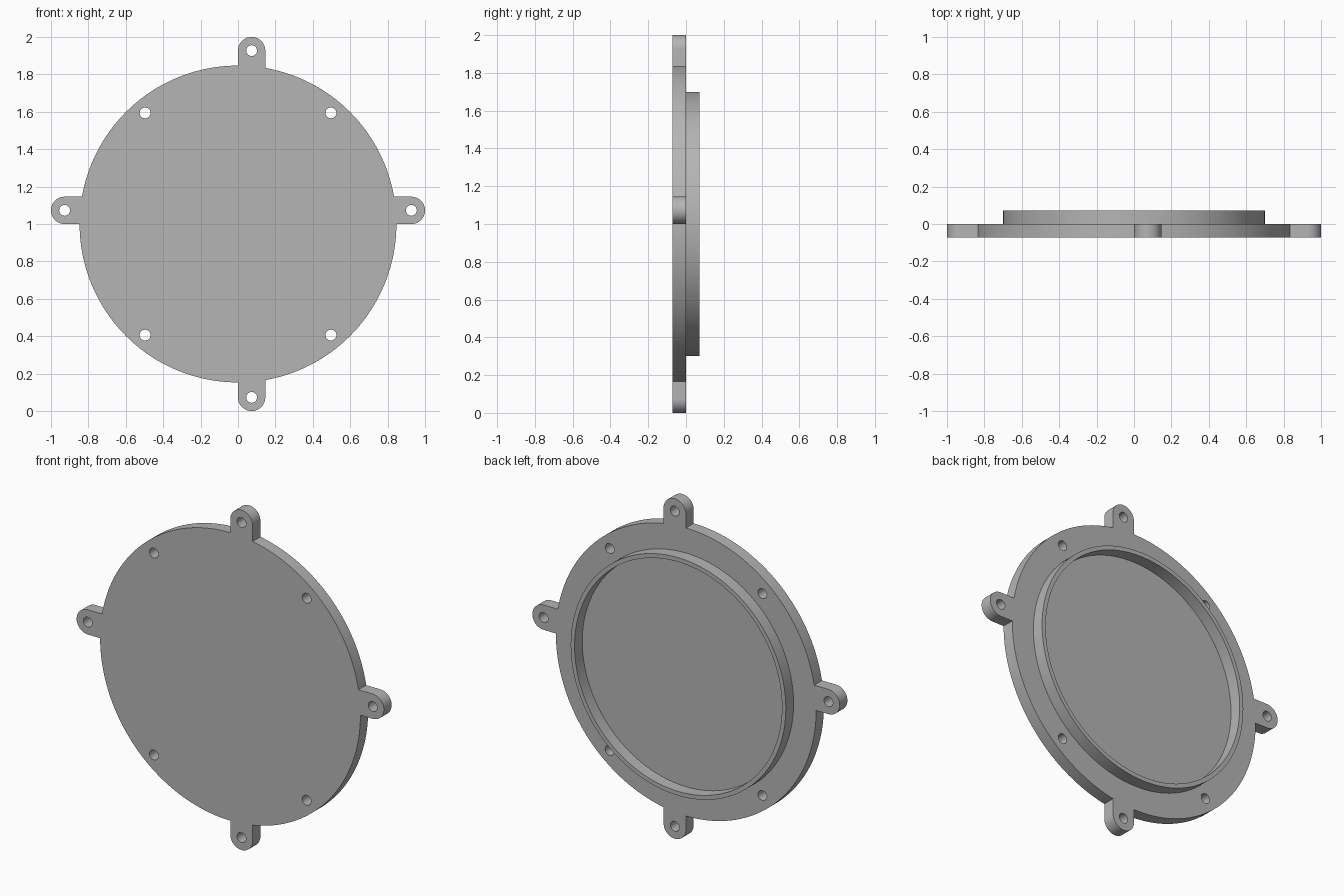
import bpy, bmesh
from math import sin, cos, pi, asin, radians
from mathutils import Matrix

cube = bpy.data.objects.get("Cube")
if cube:
    bpy.data.objects.remove(cube, do_unlink=True)

R_DISC, R_TAB, TAB_REACH = 0.847, 0.073, 0.927
R_HOLE, THICK, MID_Z = 0.029, 0.072, 1.0

grey = bpy.data.materials.new("plain grey")
grey.use_nodes = True
colour = (0.46, 0.46, 0.46, 1)
grey.diffuse_color = colour
grey.node_tree.nodes["Principled BSDF"].inputs["Base Color"].default_value = colour


def arc(cx, cy, r, start, end, n):
    return [(cx + r * cos(start + (end - start) * i / n),
             cy + r * sin(start + (end - start) * i / n)) for i in range(n + 1)]


def circle(cx, cy, r, n):
    return arc(cx, cy, r, 0, 2 * pi, n)[:-1]


def slab(name, loops, y_mid):
    """Fill flat loops (inner ones become holes) and thicken along y."""
    curve = bpy.data.curves.new(name, 'CURVE')
    curve.dimensions, curve.fill_mode, curve.extrude = '2D', 'BOTH', THICK / 2
    for pts in loops:
        spline = curve.splines.new('POLY')
        spline.points.add(len(pts) - 1)
        for p, (x, y) in zip(spline.points, pts):
            p.co = (x, y, 0, 1)
        spline.use_cyclic_u = True
    temp = bpy.data.objects.new(name + " outline", curve)
    bpy.context.collection.objects.link(temp)
    deps = bpy.context.evaluated_depsgraph_get()
    mesh = bpy.data.meshes.new_from_object(temp.evaluated_get(deps))
    bpy.data.objects.remove(temp, do_unlink=True)

    # Weld, stand upright and place
    bm = bmesh.new()
    bm.from_mesh(mesh)
    bmesh.ops.remove_doubles(bm, verts=bm.verts, dist=0.0001)
    bm.transform(Matrix.Translation((0, y_mid, MID_Z)) @ Matrix.Rotation(pi / 2, 4, 'X'))
    bmesh.ops.recalc_face_normals(bm, faces=bm.faces)
    bm.to_mesh(mesh)
    bm.free()
    mesh.materials.clear()
    mesh.materials.append(grey)
    obj = bpy.data.objects.new(name, mesh)
    bpy.context.collection.objects.link(obj)
    bpy.ops.object.select_all(action='DESELECT')
    obj.select_set(True)
    bpy.context.view_layer.objects.active = obj
    bpy.ops.object.shade_smooth_by_angle(angle=radians(30))
    return obj


# Plate outline: disc arcs joined by four rounded tabs, each offset to one side
offsets = [R_TAB, -R_TAB, -R_TAB, R_TAB]
outline, holes = [], []
for k, off in enumerate(offsets):
    turn = k * pi / 2
    c, s = round(cos(turn)), round(sin(turn))
    tab = arc(TAB_REACH, off, R_TAB, -pi / 2, pi / 2, 24)
    outline += [(c * x - s * y, s * x + c * y) for x, y in tab]
    holes.append(circle(c * TAB_REACH - s * off, s * TAB_REACH + c * off, R_HOLE, 24))
    begin = turn + asin((off + R_TAB) / R_DISC)
    end = turn + pi / 2 + asin((offsets[(k + 1) % 4] - R_TAB) / R_DISC)
    outline += arc(0, 0, R_DISC, begin, end, 40)

# Four screw holes through the disc
holes += [circle(sx * 0.497, sz * 0.594, R_HOLE, 24) for sx in (-1, 1) for sz in (-1, 1)]

slab("cover_plate", [outline] + holes, -THICK / 2)

# Thin raised ring on the back
slab("back_lip", [circle(0, 0, 0.70, 144), circle(0, 0, 0.675, 144)], THICK / 2)
